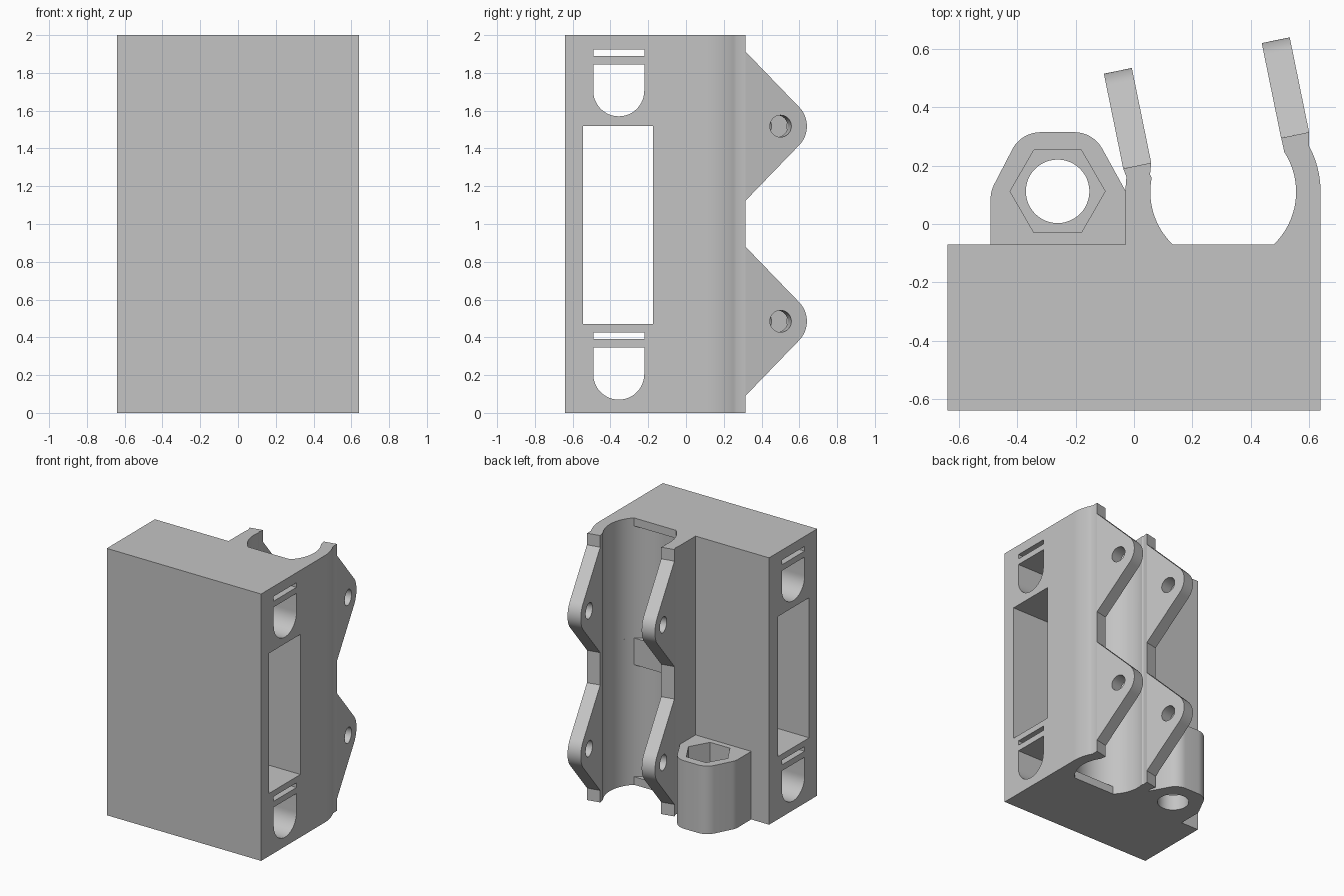
import bpy, bmesh
from math import cos, sin, radians, hypot
from mathutils import Matrix, Vector

if "Cube" in bpy.data.objects:
    bpy.data.objects.remove(bpy.data.objects["Cube"])

GREY = (0.55, 0.55, 0.55, 1)
plastic = bpy.data.materials.new("grey_plastic")
plastic.use_nodes = True
plastic.diffuse_color = GREY
plastic.node_tree.nodes["Principled BSDF"].inputs["Base Color"].default_value = GREY


def arc(cx, cy, r, a0, a1, n=24):
    return [(cx + r * cos(radians(a0 + (a1 - a0) * i / n)),
             cy + r * sin(radians(a0 + (a1 - a0) * i / n))) for i in range(n + 1)]


def circle(cx, cy, r, n=48):
    return arc(cx, cy, r, 0, 360, n)[:-1]


def rect(x0, x1, y0, y1):
    return [(x0, y0), (x1, y0), (x1, y1), (x0, y1)]


def frame(u, v, w, origin=(0, 0, 0)):
    m = Matrix((u, v, w)).transposed().to_4x4()
    m.translation = Vector(origin)
    return m


def prism(name, pts, lo, hi, m=Matrix()):
    """Extrude a 2D profile from lo to hi along the third axis of frame m."""
    bm = bmesh.new()
    face = bm.faces.new([bm.verts.new((x, y, lo)) for x, y in pts])
    out = bmesh.ops.extrude_face_region(bm, geom=[face])
    bmesh.ops.translate(bm, vec=(0, 0, hi - lo),
                        verts=[e for e in out["geom"] if isinstance(e, bmesh.types.BMVert)])
    bm.transform(m)
    bmesh.ops.recalc_face_normals(bm, faces=bm.faces)
    mesh = bpy.data.meshes.new(name)
    bm.to_mesh(mesh)
    bm.free()
    mesh.materials.append(plastic)
    ob = bpy.data.objects.new(name, mesh)
    bpy.context.collection.objects.link(ob)
    return ob


def select(ob):
    bpy.ops.object.select_all(action="DESELECT")
    ob.select_set(True)
    bpy.context.view_layer.objects.active = ob


def finish(ob, cutters):
    """Cut the holes, then smooth the curved faces."""
    select(ob)
    for c in cutters:
        mod = ob.modifiers.new("hole", "BOOLEAN")
        mod.operation, mod.solver, mod.object = "DIFFERENCE", "EXACT", c
        bpy.ops.object.modifier_apply(modifier=mod.name)
        bpy.data.objects.remove(c)
    bpy.ops.object.shade_smooth_by_angle(angle=radians(30))


# Main block with the two cradle walls, one profile
CX, CY, R, R_OUT, BACK = 0.306, 0.11, 0.25, 0.334, -0.07
outline = [(-0.64, -0.64), (0.64, -0.64)]
outline += arc(CX, CY, R_OUT, 0, 28, 10)
outline += [(0.60, 0.315), (0.505, 0.295)]
outline += arc(CX, CY, R, 33, -46, 24)
outline += arc(CX, CY, R, 226, 169, 18)
outline += [(0.055, 0.17), (0.059, 0.21), (-0.037, 0.19), (-0.026, 0.162)]
outline += [(-0.03, 0.11), (-0.03, BACK), (-0.64, BACK)]
body = prism("body", outline, 0, 2)

# Deeper bearing seats, leaving flat pads at the ends and middle
cuts = [prism("seat_cutter", circle(CX, CY, R, 96), z, z + 0.84) for z in (0.06, 1.10)]

# Cross holes: window, then an arched slot and a narrow slit at each end
side = frame((0, 1, 0), (0, 0, 1), (1, 0, 0))
cuts.append(prism("window_cutter", rect(-0.545, -0.175, 0.47, 1.52), -1, 1, side))
for z in (0.07, 1.57):
    arch = arc(-0.356, z + 0.135, 0.135, 180, 360) + [(-0.221, z + 0.275), (-0.491, z + 0.275)]
    cuts.append(prism("arch_cutter", arch, -1, 1, side))
    cuts.append(prism("slit_cutter", rect(-0.491, -0.221, z + 0.32, z + 0.355), -1, 1, side))
finish(body, cuts)

# Slanted clamp ears with bolt holes
along = Vector((-0.2, 0.98, 0)).normalized()
across = Vector((along.y, -along.x, 0))
ear = [(0, -0.395)] + arc(0.19, 0, 0.142, -45, 45) + [(0, 0.395)]
for label, x, y in (("left", 0.5525, 0.305), ("right", 0.011, 0.20)):
    for level, z in (("lower", 0.485), ("upper", 1.518)):
        m = frame(along, (0, 0, 1), across, (x, y, z))
        ob = prism(f"{label}_{level}_ear", ear, -0.049, 0.049, m)
        finish(ob, [prism("bolt_cutter", circle(0.19, 0, 0.058, 32), -0.2, 0.2, m)])

# Nut boss with a hexagonal pocket over a round hole
NX, NY = -0.262, 0.112
boss_outline = [(-0.03, BACK), (-0.03, 0.115)]
boss_outline += arc(-0.205, 0.205, 0.11, 30, 90, 8) + arc(-0.32, 0.205, 0.11, 90, 150, 8)
boss_outline += arc(-0.38, 0.085, 0.112, 150, 180, 6) + [(-0.492, BACK)]
boss = prism("nut_boss", boss_outline, 0, 0.51)
finish(boss, [prism("hex_cutter", circle(NX, NY, 0.163, 6), 0.12, 0.7),
              prism("rod_cutter", circle(NX, NY, 0.109), -0.1, 0.3)])
